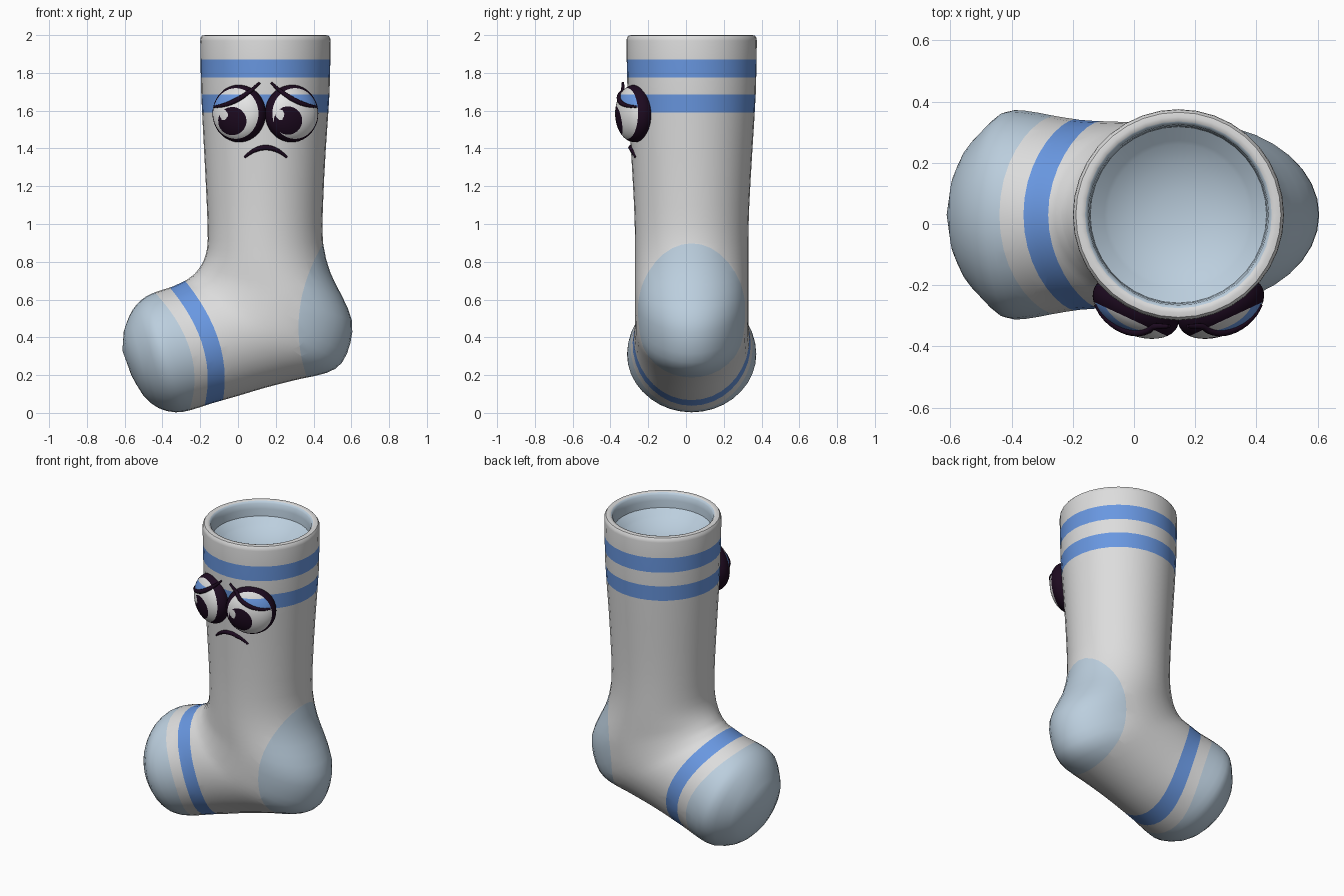
import bpy, bmesh, math
from mathutils import Vector
from mathutils.bvhtree import BVHTree

if "Cube" in bpy.data.objects:
    bpy.data.objects.remove(bpy.data.objects["Cube"])

SEGS = 36
CX, CY = 0.145, 0.03          # leg axis


def material(name, rgb):
    m = bpy.data.materials.new(name)
    m.diffuse_color = (*rgb, 1)
    m.use_nodes = True
    m.node_tree.nodes["Principled BSDF"].inputs["Base Color"].default_value = m.diffuse_color
    return m


KNIT = material("knit_white", (0.72, 0.72, 0.72))
STRIPE = material("stripe_blue", (0.14, 0.31, 0.75))
PALE = material("pale_blue", (0.50, 0.62, 0.73))
DARK = material("dark_plum", (0.012, 0.003, 0.014))
WHITE = material("eye_white", (0.85, 0.85, 0.85))


def cut(bm, f):
    """Split the mesh along f(co) = 0 so colours meet on clean edges."""
    new = []
    for e in list(bm.edges):
        a, b = e.verts
        fa, fb = f(a.co), f(b.co)
        if fa * fb < 0 and min(abs(fa), abs(fb)) > 1e-5:
            new.append(bmesh.utils.edge_split(e, a, fa / (fa - fb))[1])
    if new:
        bmesh.ops.connect_verts(bm, verts=new)


def finish(bm, name, mats, rule=None, angle=40):
    bmesh.ops.recalc_face_normals(bm, faces=bm.faces[:])
    if rule:
        for f in bm.faces:
            f.material_index = rule(f.calc_center_median())
    me = bpy.data.meshes.new(name)
    bm.to_mesh(me)
    ob = bpy.data.objects.new(name, me)
    bpy.context.collection.objects.link(ob)
    for m in mats:
        me.materials.append(m)
    bpy.ops.object.select_all(action='DESELECT')
    ob.select_set(True)
    bpy.context.view_layer.objects.active = ob
    bpy.ops.object.shade_smooth_by_angle(angle=math.radians(angle))
    return ob


def catmull(p, n):
    out = []
    for i in range(len(p) - 1):
        a, b, c, d = p[max(i - 1, 0)], p[i], p[i + 1], p[min(i + 2, len(p) - 1)]
        for k in range(n):
            t = k / n
            out.append([0.5 * (2 * q + (r - o) * t + (2 * o - 5 * q + 4 * r - s) * t * t
                               + (3 * q - o - 3 * r + s) * t ** 3)
                        for o, q, r, s in zip(a, b, c, d)])
    return out + [list(p[-1])]


# ---- sock: oval sections (left x, z, right x, z, half depth) ----
def level(r, z):
    return (CX - r, z, CX + r, z, r)


inside = [level(r, z) for r, z in (
    (0.08, 1.805), (0.16, 1.825), (0.23, 1.86), (0.288, 1.905), (0.291, 1.95), (0.295, 1.985),
    (0.305, 1.997), (0.32, 2.0), (0.335, 1.997), (0.343, 1.985))]
outside = [
    (-0.20, 1.97, 0.49, 1.97, 0.345), (-0.195, 1.70, 0.485, 1.70, 0.34),
    (-0.18, 1.40, 0.465, 1.40, 0.322), (-0.165, 1.10, 0.45, 1.10, 0.305),
    (-0.16, 0.92, 0.45, 0.90, 0.30), (-0.17, 0.84, 0.49, 0.74, 0.30),
    (-0.19, 0.79, 0.55, 0.62, 0.30), (-0.21, 0.76, 0.603, 0.49, 0.30),
    (-0.23, 0.735, 0.595, 0.37, 0.30), (-0.25, 0.72, 0.55, 0.265, 0.30),
    (-0.27, 0.705, 0.47, 0.212, 0.30), (-0.29, 0.695, 0.33, 0.18, 0.302),
    (-0.315, 0.683, 0.15, 0.135, 0.305), (-0.35, 0.667, 0.0, 0.09, 0.31),
    (-0.40, 0.652, -0.14, 0.05, 0.325), (-0.46, 0.63, -0.25, 0.015, 0.34),
    (-0.51, 0.60, -0.33, 0.003, 0.335), (-0.555, 0.55, -0.42, 0.025, 0.275),
    (-0.585, 0.49, -0.50, 0.09, 0.215), (-0.605, 0.43, -0.565, 0.20, 0.13)]

bm = bmesh.new()
rings = []
for ax, az, bx, bz, w in inside + catmull(outside, 2):
    ring = []
    for i in range(SEGS):
        t = 2 * math.pi * i / SEGS
        k = 0.5 - 0.5 * math.cos(t)
        ring.append(bm.verts.new((ax + (bx - ax) * k, CY + w * math.sin(t), az + (bz - az) * k)))
    rings.append(ring)
for a, b in zip(rings, rings[1:]):
    for i in range(SEGS):
        j = (i + 1) % SEGS
        bm.faces.new((a[i], a[j], b[j], b[i]))
for ring, tip in ((rings[0], (CX, CY, 1.80)), (rings[-1], (-0.612, CY, 0.33))):
    v = bm.verts.new(tip)
    for i in range(SEGS):
        bm.faces.new((ring[i], ring[(i + 1) % SEGS], v))


# colour borders of the toe, foot stripe, heel and cuff stripes
def toe(c): return c.x + 0.23 + 1.0 * (c.z - 0.18) ** 2
def band_a(c): return c.x + 0.16 + 0.86 * (c.z - 0.18) ** 2
def band_b(c): return c.x + 0.07 + 0.78 * (c.z - 0.18) ** 2
def heel(c): return c.x - 0.32 - 0.65 * (c.z - 0.45) ** 2


for f in (toe, band_a, band_b, heel):
    cut(bm, f)
for h in (1.87, 1.775, 1.685, 1.59):
    cut(bm, lambda c, h=h: c.z - h)


def sock_colour(c):
    if c.z > 1.79 and math.hypot(c.x - CX, c.y - CY) < 0.3:
        return 2
    if c.z > 1:
        return int(1.775 < c.z < 1.87 or 1.59 < c.z < 1.685)
    if toe(c) < 0 or heel(c) > 0:
        return 2
    return int(band_a(c) > 0 > band_b(c))


finish(bm, "sock", [KNIT, STRIPE, PALE], sock_colour)
sock_tree = BVHTree.FromBMesh(bm)


# ---- tapered strokes laid on a surface, given front-facing x, z points ----
def stroke(name, pts, radius, tree):
    path, y = [], None
    for x, z in pts:
        hit = tree.ray_cast(Vector((x, -2, z)), Vector((0, 1, 0)))[0]
        path.append([x, hit.y if hit else None, z])
    known = [p[1] for p in path if p[1] is not None]
    for p in path:
        y = p[1] if p[1] is not None else (y if y is not None else known[0])
        p[1] = y
    cu = bpy.data.curves.new(name, 'CURVE')
    cu.dimensions = '3D'
    cu.bevel_depth, cu.bevel_resolution = radius, 2
    cu.use_fill_caps = True
    sp = cu.splines.new('POLY')
    sp.points.add(len(path) - 1)
    for i, (q, p) in enumerate(zip(sp.points, path)):
        q.co = (*p, 1)
        q.radius = 0.45 + 0.55 * math.sin(math.pi * i / (len(path) - 1))
    cu.materials.append(DARK)
    bpy.context.collection.objects.link(bpy.data.objects.new(name, cu))


# ---- eyes: flattened balls turned outward, with cut rim, lid, pupil and glint ----
TURN = math.radians(25)
RU, RO, RV = 0.15, 0.09, 0.152


def lid_z(p):
    return 1.62 + 1.9 * (0.29 - p) ** 2


def eye(side, name, pupil, glint):
    cx, cy, cz = CX + side * 0.139, -0.272, 1.585
    sa, ca = math.sin(TURN), math.cos(TURN)
    bm = bmesh.new()
    bmesh.ops.create_uvsphere(bm, u_segments=40, v_segments=28, radius=1)
    for v in bm.verts:
        u, o, w = v.co.x * RU, -v.co.y * RO, v.co.z * RV
        v.co = (cx + u * ca + side * o * sa, cy + side * u * sa - o * ca, cz + w)

    def rim(c): return side * (c.x - cx) * sa - (c.y - cy) * ca - 0.042
    def lid(c): return c.z - lid_z(side * (c.x - CX))
    def disc(c, d): return math.hypot((c.x - d[0]) / d[2], (c.z - d[1]) / d[3]) - 1

    for f in (rim, lid, lambda c: c.z - 1.685,
              lambda c: disc(c, pupil), lambda c: disc(c, glint)):
        cut(bm, f)

    def colour(c):
        if rim(c) < 0:
            return 1
        if lid(c) > 0:
            return 2 if c.z > 1.685 else 3
        if disc(c, glint) < 0:
            return 0
        return int(disc(c, pupil) < 0)

    finish(bm, name, [WHITE, DARK, KNIT, STRIPE], colour, 60)
    tree = BVHTree.FromBMesh(bm)
    ps = [0.27 - 0.24 * i / 14 for i in range(15)]
    stroke(name + "_lid_line", [(CX + side * p, lid_z(p)) for p in ps], 0.014, tree)


eye(-1, "left_eye", (-0.03, 1.545, 0.075, 0.075), (-0.075, 1.578, 0.022, 0.028))
eye(1, "right_eye", (0.265, 1.548, 0.075, 0.075), (0.222, 1.58, 0.024, 0.028))

# ---- frowning mouth ----
stroke("mouth", [(0.147 + 0.112 * t, 1.405 - 0.052 * t * t)
                 for t in (i / 7 - 1 for i in range(15))], 0.014, sock_tree)
